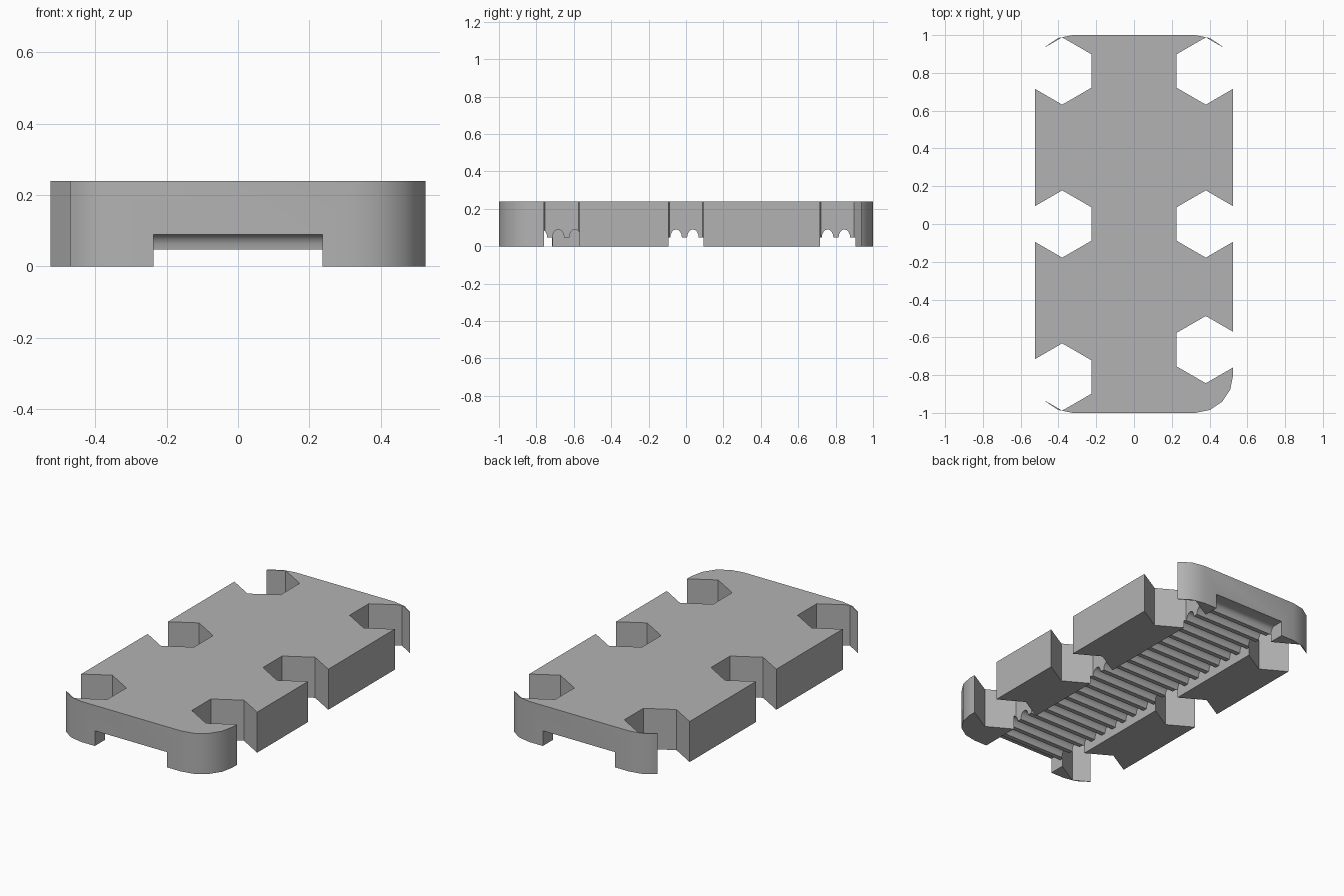
import bpy, bmesh, math
from mathutils import Vector

if "Cube" in bpy.data.objects:
    bpy.data.objects.remove(bpy.data.objects["Cube"], do_unlink=True)

W, L, H = 0.525, 1.0, 0.24      # half width, half length, height
PITCH, RIDGE_Z, GROOVE_Z = 0.09, 0.047, 0.09

grey = bpy.data.materials.new("plain_grey")
grey.use_nodes = True
grey.diffuse_color = (0.45, 0.45, 0.45, 1)
grey.node_tree.nodes["Principled BSDF"].inputs["Base Color"].default_value = (0.45, 0.45, 0.45, 1)


def prism(name, points, direction):
    """Extrude a closed outline along a direction."""
    bm = bmesh.new()
    face = bm.faces.new([bm.verts.new(p) for p in points])
    new = bmesh.ops.extrude_face_region(bm, geom=[face])["geom"]
    bmesh.ops.translate(bm, vec=Vector(direction),
                        verts=[v for v in new if isinstance(v, bmesh.types.BMVert)])
    bmesh.ops.recalc_face_normals(bm, faces=bm.faces)
    mesh = bpy.data.meshes.new(name)
    bm.to_mesh(mesh)
    bm.free()
    mesh.materials.append(grey)
    obj = bpy.data.objects.new(name, mesh)
    bpy.context.collection.objects.link(obj)
    return obj


# Plate with rounded corners
radius = 0.2
outline = []
for quarter, (sx, sy) in enumerate([(1, 1), (-1, 1), (-1, -1), (1, -1)]):
    for step in range(5):
        a = math.radians(90 * quarter + 22.5 * step)
        outline.append((sx * (W - radius) + radius * math.cos(a),
                        sy * (L - radius) + radius * math.sin(a), 0))
plate = prism("plate", outline, (0, 0, H))

# Hexagonal notches along both sides
cutters = []
for side, rows in ((-1, (-0.81, 0, 0.81)), (1, (-0.665, 0, 0.81))):
    for y in rows:
        hexagon = [(side * 0.38 + 0.178 * math.sin(math.radians(60 * k)),
                    y + 0.178 * math.cos(math.radians(60 * k)), -0.1) for k in range(6)]
        cutters.append(prism("notch_cutter", hexagon, (0, 0, H + 0.2)))

# Underside channel with rounded cross grooves
first, count, half = -0.953, 22, 0.031
profile = [(-1.1, -0.1), (-1.1, GROOVE_Z)]
for i in range(count):
    centre = first + PITCH * i
    for step in range(9):
        a = math.pi * (1 - step / 8)
        if (i == 0 and step < 4) or (i == count - 1 and step > 4):
            continue            # the end grooves run out through the ends
        profile.append((centre + half * math.cos(a),
                        RIDGE_Z + (GROOVE_Z - RIDGE_Z) * math.sin(a)))
profile += [(1.1, GROOVE_Z), (1.1, -0.1)]
cutters.append(prism("channel_cutter", [(-0.237, y, z) for y, z in profile], (0.474, 0, 0)))

# Cut the plate
bpy.context.view_layer.objects.active = plate
for cutter in cutters:
    mod = plate.modifiers.new("cut", 'BOOLEAN')
    mod.operation = 'DIFFERENCE'
    mod.solver = 'EXACT'
    mod.object = cutter
    bpy.ops.object.modifier_apply(modifier=mod.name)
for cutter in cutters:
    bpy.data.objects.remove(cutter, do_unlink=True)

# Smooth the rounded surfaces, keep the edges sharp
bpy.ops.object.select_all(action='DESELECT')
plate.select_set(True)
bpy.ops.object.shade_smooth_by_angle(angle=math.radians(32))
